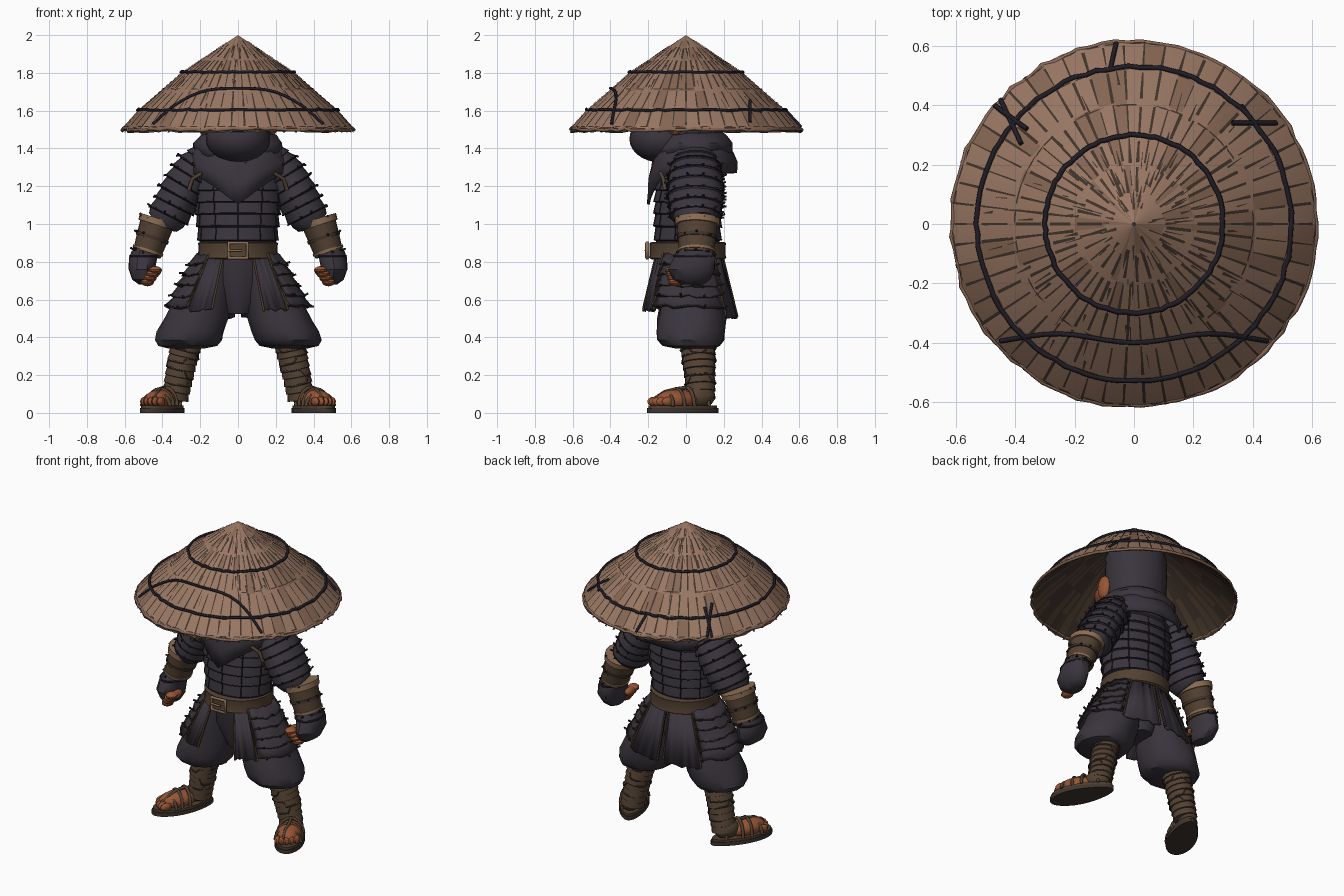
import bpy, bmesh, random
from math import sin, cos, pi, radians, hypot, atan2
from mathutils import Vector, Matrix

random.seed(4)
if "Cube" in bpy.data.objects:
    bpy.data.objects.remove(bpy.data.objects["Cube"])


def material(name, *rgb):
    m = bpy.data.materials.new(name)
    m.use_nodes = True
    m.diffuse_color = (*rgb, 1)
    m.node_tree.nodes["Principled BSDF"].inputs["Base Color"].default_value = (*rgb, 1)
    return m


STRAW = material("straw", .32, .185, .125)
WORN = material("worn straw", .24, .135, .088)
SEAM = material("dark seam", .052, .034, .024)
CLOTH = material("indigo cloth", .042, .035, .046)
CORD = material("black cord", .014, .012, .018)
LEATHER = material("brown leather", .085, .053, .032)
TRIM = material("tan trim", .26, .155, .09)
SKIN = material("skin", .31, .092, .036)
SOLE = material("sandal sole", .05, .036, .027)


def add(name, verts, faces, *mats, thick=0):
    me = bpy.data.meshes.new(name)
    me.from_pydata([tuple(v) for v in verts], [], faces)
    bm = bmesh.new()
    bm.from_mesh(me)
    bmesh.ops.recalc_face_normals(bm, faces=bm.faces)
    bm.to_mesh(me)
    bm.free()
    ob = bpy.data.objects.new(name, me)
    bpy.context.collection.objects.link(ob)
    for m in mats:
        me.materials.append(m)
    if thick:
        ob.modifiers.new("thickness", "SOLIDIFY").thickness = thick
    return ob


def grid(name, rings, *mats, closed=True, caps=True, thick=0):
    n = len(rings[0])
    faces = [(i * n + j, i * n + (j + 1) % n, (i + 1) * n + (j + 1) % n, (i + 1) * n + j)
             for i in range(len(rings) - 1) for j in range(n if closed else n - 1)]
    if closed and caps:
        faces += [tuple(range(n)), tuple(range((len(rings) - 1) * n, len(rings) * n))]
    return add(name, [p for r in rings for p in r], faces, *mats, thick=thick)


def loft(name, path, mat, s=1, n=24, fold=0.0, level=False):
    """Skin elliptical sections (x, y, z, rx, ry) along a path; returns the rings."""
    pts = [Vector((p[0] * s, p[1], p[2])) for p in path]
    rings, phase = [], random.random() * 6
    for i, c in enumerate(pts):
        t = (pts[min(i + 1, len(pts) - 1)] - pts[max(i - 1, 0)]).normalized()
        if level:
            t = Vector((0, 0, 1))
        u = Vector((0, 1, 0)).cross(t).normalized()
        v = t.cross(u)
        ring = []
        for j in range(n):
            a = 2 * pi * j / n
            k = 1 + fold * (sin(5 * a + phase + i) + random.uniform(-1, 1))
            ring.append(c + u * cos(a) * path[i][3] * k + v * sin(a) * path[i][4] * k)
        rings.append(ring)
    grid(name, rings, mat)
    return rings


def lames(path, rows, lip):
    """Turn a smooth path into overlapping rows, each flaring at its lower edge."""
    def at(t):
        f = t * (len(path) - 1)
        i = min(int(f), len(path) - 2)
        return [p + (q - p) * (f - i) for p, q in zip(path[i], path[i + 1])]
    out = []
    for r in range(rows):
        out.append(at(r / rows))
        low = at((r + .93) / rows)
        out.append(low[:3] + [low[3] + lip, low[4] + lip])
    return out


def tubes(name, paths, radius, mat, cyclic=False):
    cu = bpy.data.curves.new(name, "CURVE")
    cu.dimensions = "3D"
    cu.bevel_depth, cu.bevel_resolution, cu.use_fill_caps = radius, 1, True
    for path in paths:
        sp = cu.splines.new("POLY")
        sp.points.add(len(path) - 1)
        for q, p in zip(sp.points, path):
            q.co = (*p, 1)
        sp.use_cyclic_u = cyclic
    cu.materials.append(mat)
    bpy.context.collection.objects.link(bpy.data.objects.new(name, cu))


def ball(name, c, r, mat, s=1, m=Matrix(), seg=16):
    bm = bmesh.new()
    bmesh.ops.create_uvsphere(bm, u_segments=seg, v_segments=seg // 2 + 2, radius=1)
    verts = [m @ Vector((c[0] + v.co.x * r[0], c[1] + v.co.y * r[1], c[2] + v.co.z * r[2])) for v in bm.verts]
    bm.verts.index_update()
    faces = [[v.index for v in f.verts] for f in bm.faces]
    bm.free()
    add(name, [(v.x * s, v.y, v.z) for v in verts], faces, mat)


def knots(name, rows, centre=None):
    out = []
    for row in rows:
        for p in row:
            d = p - (centre or sum(row, Vector()) / len(row))
            d.z = 0
            d.normalize()
            out.append([p - d * .005, p + d * random.uniform(.008, .02) + Vector((0, 0, random.uniform(-.005, .015)))])
    tubes(name, out, .006, CORD)


# Straw hat: planked cone, brown lining, seams and cords
PROFILE = [(0, 2), (.3, 1.8), (.53, 1.6), (.62, 1.5), (.7, 1.4)]
ROWS = [.005, .1, .2, .3, .41, .53, .617]
PLANKS = 54


def hat(r, a, off=0.0):
    for (r0, z0), (r1, z1) in zip(PROFILE, PROFILE[1:]):
        if r <= r1:
            return Vector((r * cos(a), r * sin(a), z0 + (z1 - z0) * (r - r0) / (r1 - r0) + off))


def circle(r, off, wob=0.0):
    return [hat(r + random.uniform(-wob, wob), 2 * pi * j / 90, off) for j in range(90)]


jag = [random.uniform(-.008, .006) for _ in range(PLANKS)]
for label, off, mats in (("hat_top", 0, (STRAW, WORN)), ("hat_lining", -.016, (LEATHER, SEAM))):
    shell = grid(label, [[hat(r + (jag[j] if r > .6 else 0), 2 * pi * j / PLANKS, off)
                          for j in range(PLANKS)] for r in ROWS], *mats, caps=False)
    for f in shell.data.polygons:
        f.material_index = int(random.random() < (.35 if off else .18))
tubes("hat_rim", [circle(.612, -.008, .006)], .009, WORN, True)

verts, faces = [], []


def dash(r0, r1, a0, a1, w0, w1, off=.004):
    b = len(verts)
    for r, a, w in ((r0, a0, -w0), (r0, a0, w0), (r1, a1, w1), (r1, a1, -w1)):
        verts.append(hat(r, a + w / r, off))
    faces.append((b, b + 1, b + 2, b + 3))


def width():
    return random.uniform(.0015, .006)


for j in range(PLANKS):
    a = 2 * pi * j / PLANKS
    for r0, r1 in zip(ROWS[1:], ROWS[2:]):
        if r0 > .15 or j % 2:
            lo = r0 + random.random() * .15 * (r1 - r0)
            dash(lo, r1 - random.random() * .2 * (r1 - r0), a, a, width(), width())
        dash(r0, r1, a, a, .007, .007, -.02)    # ribs of the lining
        if r0 > .25 and random.random() < .7:   # cross stitches between planks
            dash(r1 - .01, r1 - .005, a + random.random() * .1, a + random.random() * .1, .02, .02)
for _ in range(150):                            # weathered streaks, densest near the peak
    r = random.choice((random.uniform(.04, .2), random.uniform(.2, .5)))
    a = random.random() * 2 * pi
    dash(r, r + random.uniform(.02, .07), a, a + .01, width(), .001)
add("hat_seams", verts, faces, SEAM)
tubes("hat_cord_rings", [circle(.3, .005, .003), circle(.53, .005, .004)], .0085, CORD, True)


def on_hat(x, y):
    return hat(hypot(x, y), atan2(y, x), .006)


front = [on_hat(x / 20, -.385 - .015 * cos(x * .6)) for x in range(-9, 10)]
ties = [[on_hat(x0 + (x1 - x0) * t / 5, y0 + (y1 - y0) * t / 5) for t in range(6)]
        for x0, y0, x1, y1 in ((.33, .34, .48, .34), (.36, .4, .45, .28), (-.45, .42, -.38, .27),
                               (-.36, .32, -.47, .4), (-.06, .61, -.08, .52))]
tubes("hat_tie_cords", [front] + ties, .008, CORD)

# Head: hood reaching into the hat, mask and the skin showing beside it
loft("hood", [(0, .02, 1.36, .15, .14), (0, .02, 1.48, .185, .175), (0, .02, 1.62, .19, .18),
              (0, .02, 1.76, .19, .18), (0, .02, 1.84, .16, .16)], CLOTH, n=28, fold=.008, level=True)
ball("mask", (0, -.13, 1.45), (.17, .17, .125), CLOTH, seg=24)
ball("eye_band", (0, -.12, 1.57), (.165, .155, .09), SKIN, seg=24)
for s in (1, -1):
    ball("cheek", (.185, -.06, 1.545), (.028, .05, .075), SKIN, s)
    ball("eye", (.065, -.262, 1.585), (.025, .01, .012), CORD, s)
tubes("mask_folds", [[(x / 50, -.292 + (x / 21) ** 2 * .35, 1.49 + .0003 * x * x) for x in range(-6, 7)]], .003, CORD)

# Cowl draped to a point in front, with a smaller fold above it
for label, rows in (("cowl", [(.22, .19, 1.42, .03), (.25, .215, 1.38, .06), (.27, .235, 1.33, .11), (.275, .24, 1.27, .165)]),
                    ("cowl_collar", [(.15, .14, 1.5, 0), (.2, .18, 1.47, .05), (.235, .21, 1.43, .08), (.24, .215, 1.38, .1)])):
    rings = []
    for i, (rx, ry, z, dip) in enumerate(rows):
        ring = []
        for j in range(40):
            a = 2 * pi * j / 40
            k = 1 + .022 * sin(7 * a + 2 * i) + random.uniform(-.01, .01)
            v = max(0, 1 - abs(cos(a)) / .85) if sin(a) < 0 else 0
            ring.append(Vector((rx * k * cos(a), .035 + ry * k * sin(a), z - dip * v)))
        rings.append(ring)
    grid(label, rings, CLOTH, caps=False, thick=.016)

# Torso in laced rows, with cords over it
TORSO = [(0, .02, 1.4, .15, .14), (0, .02, 1.28, .23, .17), (0, .015, 1.14, .225, .175),
         (0, .01, 1.0, .21, .17), (0, .01, .84, .195, .165)]
rings = loft("torso", lames(TORSO, 9, .012), CLOTH, n=32, fold=.004)
tubes("torso_lacing", [[r[j] for r in rings[4:]] for j in range(0, 32, 3)], .003, CORD)
tubes("torso_row_edges", rings[5::2], .003, CORD, True)
loft("hips", [(0, .02, .88, .19, .16), (0, .02, .7, .17, .15), (0, .03, .53, .07, .1)], CLOTH, fold=.02)

# Belt and buckle
loft("belt", [(0, .01, z, .2 + k, .19 + k) for z, k in
              ((.905, 0), (.9, .012), (.885, .01), (.835, .01), (.82, .014), (.812, 0))], LEATHER, n=32)
tubes("buckle", [[(x, -.205, z) for x, z in ((-.05, .82), (.05, .82), (.05, .9), (-.05, .9))]], .011, TRIM, True)
tubes("buckle_pin", [[(-.05, -.213, .86), (.02, -.213, .86)]], .007, TRIM)


# Skirt panels wrapped round the waist, from angle a0 to a1
def panel(name, a0, a1, bottom, rows, s, trim):
    rings = []
    for r in range(rows):
        for f, lip in ((0, 0), (.95, .014 if rows > 1 else 0)):
            z = .84 + (bottom - .84) * (r + f) / rows
            t = (.86 - z) / .3
            rings.append([Vector((s * (.21 + .165 * t + lip) * cos(a), .01 + (.175 + .075 * t + lip) * sin(a),
                                  z + random.uniform(-.01, .01)))
                          for a in (radians(a0 + (a1 - a0) * j / 10) for j in range(11))])
    grid(name, rings, CLOTH, closed=False, thick=.014)
    tubes(name + "_edges", [[r[0] for r in rings], [r[-1] for r in rings]], .006, trim)
    if rows > 1:
        tubes(name + "_row_edges", rings[1::2], .004, SEAM)
        knots(name + "_knots", [r[1::3] for r in rings[1::2]], Vector((0, .01, 0)))


for s in (1, -1):
    panel("side_tasset", -46, 48, .56, 5, s, LEATHER)
    panel("front_panel", -69, -46, .53, 1, s, LEATHER)
    panel("back_tail", 50, 87, .49, 1, s, SEAM)

    # Baggy trousers and wrapped shins
    loft("trouser_leg", [(.09, .02, .84, .1, .14), (.14, .03, .7, .14, .155), (.19, .03, .58, .16, .165),
                         (.22, .03, .5, .17, .178), (.25, .025, .43, .178, .182), (.262, .025, .385, .175, .175),
                         (.27, .03, .355, .155, .15), (.275, .05, .34, .09, .1)], CLOTH, s, 28, .02, level=True)
    shin = loft("shin_wrap", lames([(.265, .06, .4, .08, .09), (.3, .07, .25, .073, .082),
                                    (.335, .08, .07, .066, .07)], 9, .007), LEATHER, s, 20)
    tubes("shin_cords", [[shin[min(2 + j // 3, 14)][(j * d) % 20] for j in range(38)] for d in (1, -1)], .005, SEAM)

    # Foot on a sandal, toes turned out
    m = Matrix.Translation((.395, -.015, 0)) @ Matrix.Rotation(radians(26), 4, "Z")
    outline = [(.088 * cos(a) * (1 - .16 * sin(a)), .207 * sin(a) * (1 - .08 * cos(a) ** 2))
               for a in (2 * pi * j / 28 for j in range(28))]
    for label, z0, z1, k, mat in (("sandal_sole", 0, .025, 1, SOLE), ("sandal_footbed", .025, .04, .96, LEATHER)):
        o = [[m @ Vector((x * k, y * k, z)) for x, y in outline] for z in (z0, z1)]
        grid(label, [[Vector((p.x * s, p.y, p.z)) for p in r] for r in o], mat)
    ball("foot", (0, -.035, .068), (.074, .125, .056), SKIN, s, m)
    ball("heel", (0, .1, .085), (.06, .082, .06), LEATHER, s, m)
    for j in range(5):
        ball("toe", (-.056 + .028 * j, -.15 + .004 * (j - 1) ** 2, .06), (.018, .038, .025), SKIN, s, m, 10)
    straps = []
    for y0, y1, w, h in ((-.1, -.085, .08, .07), (-.03, -.045, .08, .092), (.03, .01, .076, .1), (.13, .1, .05, .06)):
        straps.append([m @ Vector((w * cos(a), y0 + (y1 - y0) * (a / pi), .035 + h * sin(a)))
                       for a in (pi * j / 10 for j in range(11))])
    straps.append([m @ Vector(p) for p in ((-.02, -.16, .075), (-.015, -.1, .112), (0, -.04, .128), (0, .02, .135))])
    tubes("sandal_straps", [[(p.x * s, p.y, p.z) for p in r] for r in straps], .01, LEATHER)

    # Armoured sleeve
    ARM = [(.17, .05, 1.37, .07, .1), (.23, .05, 1.285, .105, .135), (.305, .05, 1.16, .108, .145),
           (.365, .05, 1.04, .1, .125)]
    sleeve = loft("sleeve_armour", lames(ARM, 7, .01), CLOTH, s, fold=.008)
    edges = [[p for p in r if (p.x * s) > c[0] - .03] for r, c in zip(sleeve[1::2], lames(ARM, 7, 0)[1::2])]
    knots("sleeve_knots", [r[::2] for r in edges[1:]])
    tubes("sleeve_row_edges", sleeve[3::2], .004, CORD, True)
    loft("sleeve_cuff", [(.34, .05, 1.09, .1, .12), (.375, .05, 1.04, .105, .118), (.395, .055, 1.01, .09, .1)],
         CLOTH, s, fold=.015)
    tubes("shoulder_strap", [[(s * x, y, z) for x, y, z in ((.19, -.135, 1.27), (.24, -.12, 1.24), (.26, -.11, 1.18))]],
          .011, LEATHER)

    # Bracer with tan bands
    A, B = Vector((.425, .06, 1.015, .092, .108)), Vector((.483, .055, .84, .076, .092))

    def band(name, t0, t1, grow, mat):
        return loft(name, [list(A.lerp(B, t))[:3] + [A.lerp(B, t)[3] + grow, A.lerp(B, t)[4] + grow]
                           for t in (t0, (t0 + t1) / 2, t1)], mat, s, 20)
    guard = band("bracer", 0, 1, 0, LEATHER)
    band("bracer_top_band", -.06, .13, .01, TRIM)
    band("bracer_bottom_band", .86, .93, .006, TRIM)
    band("bracer_middle_strap", .45, .55, .006, SEAM)
    knots("bracer_ties", [[p for p in r if p.x * s > .46][::2] for r in guard])

    # Gloved fist with bare fingers
    loft("glove", [(.49, .05, .86, .07, .085), (.502, .045, .82, .074, .11), (.51, .035, .76, .07, .125),
                   (.5, .03, .705, .06, .1), (.49, .03, .68, .035, .06)], CLOTH, s, 16, .03, level=True)
    for j in range(4):
        ball("finger", (.437 + .014 * j, -.07 + .006 * j, .755 - .021 * j), (.036, .042, .022), SKIN, s, seg=10)
    ball("thumb", (.43, -.03, .75), (.024, .055, .026), SKIN, s, seg=10)
    tubes("glove_cord", [[(s * (.495 + .076 * cos(a)), .045 + .108 * sin(a), .83) for a in
                          (2 * pi * j / 20 for j in range(20))]], .006, CORD, True)

# Smooth shading with sharp edges kept
bpy.ops.object.select_all(action="DESELECT")
for ob in bpy.context.scene.objects:
    if ob.type == "MESH":
        ob.select_set(True)
        bpy.context.view_layer.objects.active = ob
bpy.ops.object.shade_smooth_by_angle(angle=radians(35))
